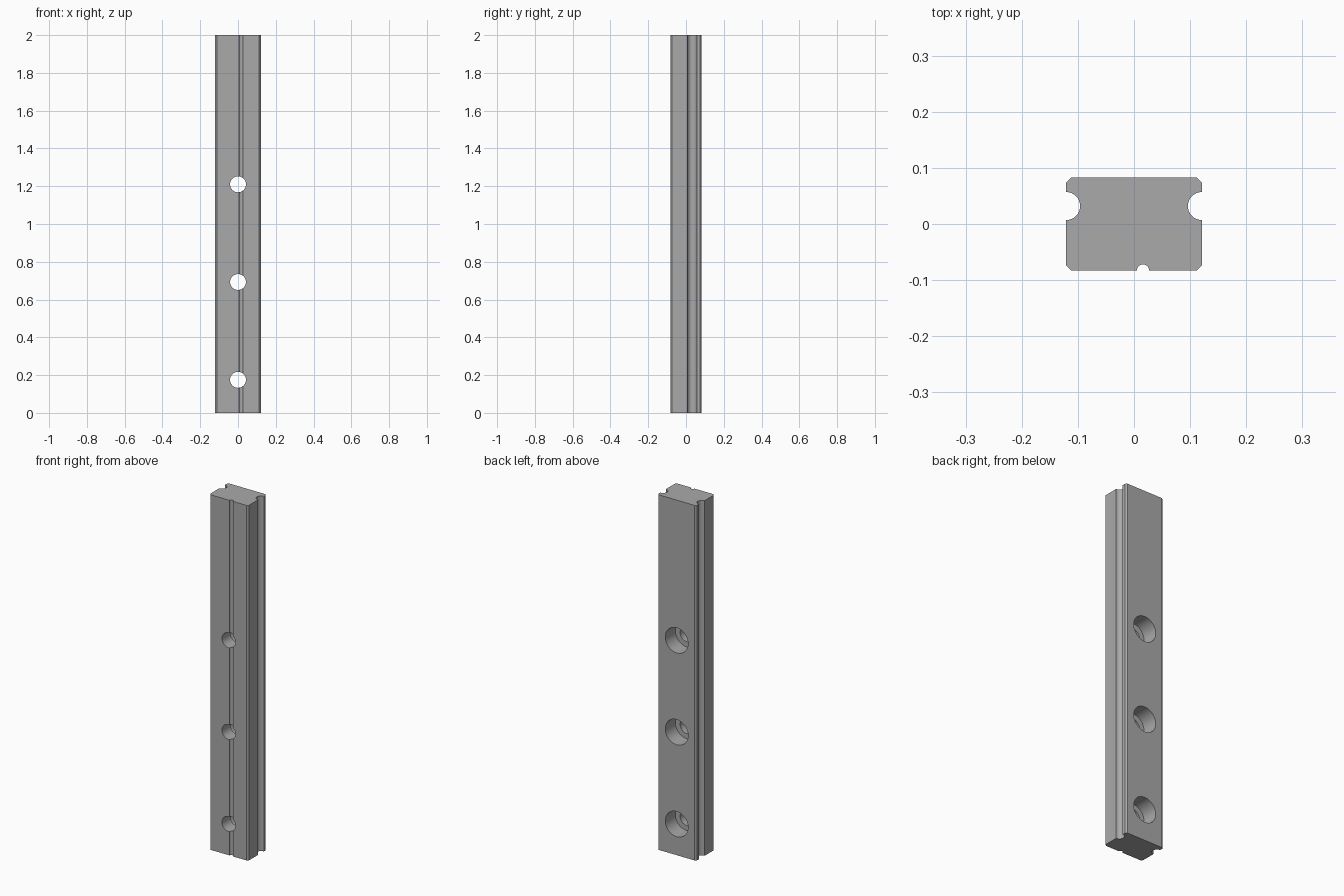
import bpy, bmesh, math
from mathutils import Matrix

cube = bpy.data.objects.get("Cube")
if cube:
    bpy.data.objects.remove(cube, do_unlink=True)

W, D, H, CH = 0.121, 0.083, 2.0, 0.009      # half width, half depth, height, chamfer
SIDE_Y, SIDE_R = 0.032, 0.025               # side grooves
FRONT_X, FRONT_R = 0.016, 0.011             # front groove
HOLES = (0.175, 0.693, 1.21)
BORE_R, HEAD_R, HEAD_DEPTH = 0.042, 0.071, 0.09

grey = bpy.data.materials.new("steel grey")
grey.use_nodes = True
grey.diffuse_color = (0.4, 0.4, 0.4, 1)
grey.node_tree.nodes["Principled BSDF"].inputs["Base Color"].default_value = (0.4, 0.4, 0.4, 1)


def make_object(name, bm):
    bmesh.ops.recalc_face_normals(bm, faces=bm.faces)
    mesh = bpy.data.meshes.new(name)
    bm.to_mesh(mesh)
    bm.free()
    mesh.materials.append(grey)
    obj = bpy.data.objects.new(name, mesh)
    bpy.context.collection.objects.link(obj)
    return obj


def arc(cx, cy, r, start, end, n=16):
    angles = [math.radians(start + (end - start) * i / n) for i in range(n + 1)]
    return [(cx + r * math.cos(a), cy + r * math.sin(a)) for a in angles]


# Rail: chamfered section with three rounded grooves, extruded upwards
profile = [(-W, -D + CH), (-W + CH, -D)]
profile += arc(FRONT_X, -D, FRONT_R, 180, 0)
profile += [(W - CH, -D), (W, -D + CH)]
profile += arc(W, SIDE_Y, SIDE_R, 270, 90)
profile += [(W, D - CH), (W - CH, D), (-W + CH, D), (-W, D - CH)]
profile += arc(-W, SIDE_Y, SIDE_R, 90, -90)
bm = bmesh.new()
base = bm.faces.new([bm.verts.new((x, y, 0)) for x, y in profile])
top = bmesh.ops.extrude_face_region(bm, geom=[base])["geom"]
bmesh.ops.translate(bm, verts=[g for g in top if isinstance(g, bmesh.types.BMVert)], vec=(0, 0, H))
rail = make_object("rail", bm)


# Cutters: through bores, and wider screw-head recesses from the back
def cut_holes(name, radius, y0, y1):
    bm = bmesh.new()
    for z in HOLES:
        place = Matrix.Translation((0, (y0 + y1) / 2, z)) @ Matrix.Rotation(math.pi / 2, 4, 'X')
        bmesh.ops.create_cone(bm, cap_ends=True, segments=48, radius1=radius, radius2=radius,
                              depth=y1 - y0, matrix=place)
    cutter = make_object(name, bm)
    cutter.hide_render = True
    mod = rail.modifiers.new(name, 'BOOLEAN')
    mod.operation, mod.solver, mod.object = 'DIFFERENCE', 'EXACT', cutter
    bpy.context.view_layer.objects.active = rail
    bpy.ops.object.modifier_apply(modifier=name)
    bpy.data.objects.remove(cutter, do_unlink=True)


cut_holes("bore_cutter", BORE_R, -0.2, 0.2)
cut_holes("recess_cutter", HEAD_R, D - HEAD_DEPTH, 0.2)

# Smooth the rounded walls, keep the hard edges
rail.select_set(True)
bpy.context.view_layer.objects.active = rail
bpy.ops.object.shade_smooth_by_angle(angle=math.radians(30))
